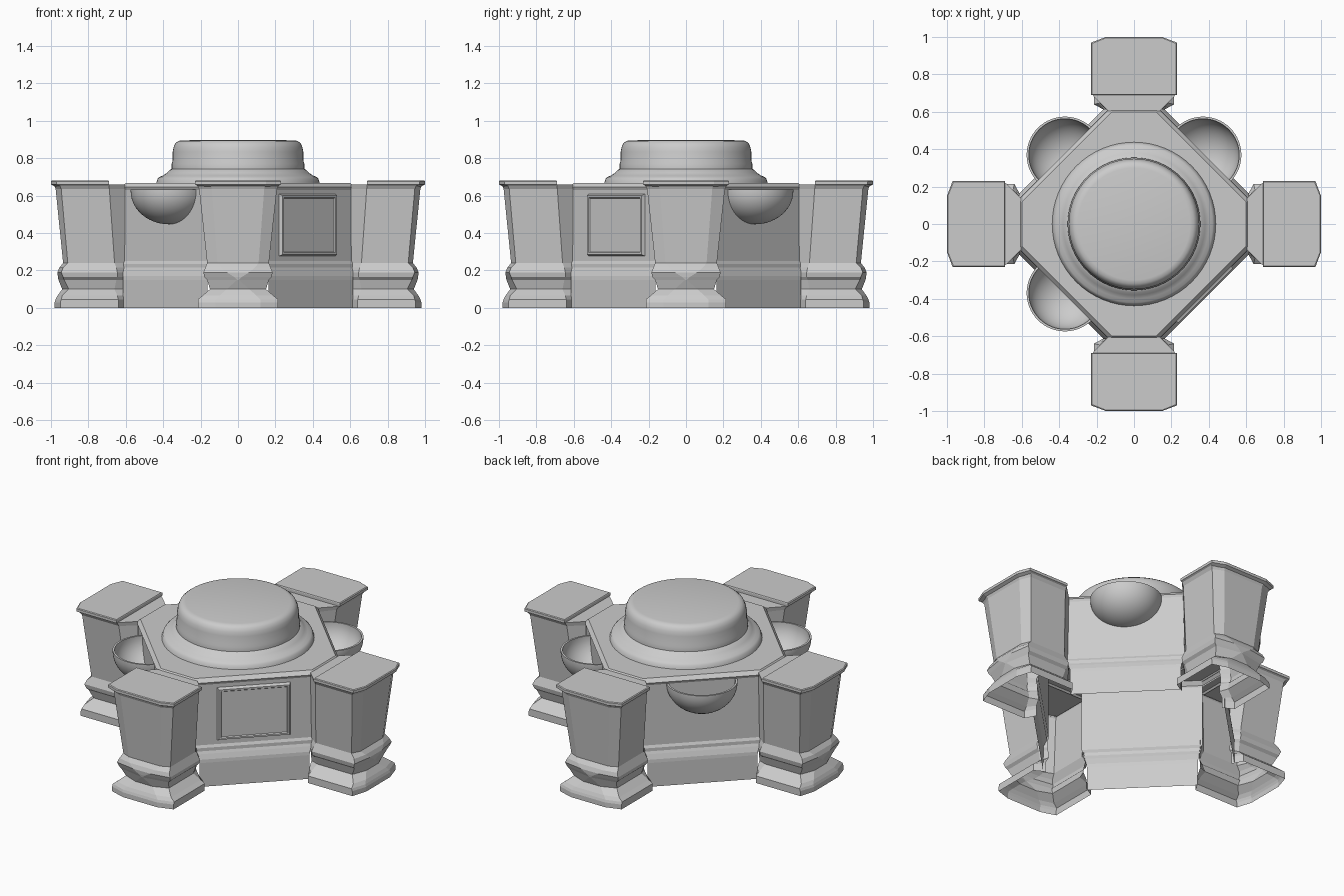
import bpy, bmesh
from math import pi, cos, sin, sqrt
from mathutils import Matrix, Vector

if "Cube" in bpy.data.objects:
    bpy.data.objects.remove(bpy.data.objects["Cube"])


def finish(name, bm, smooth=0, flip_out=True):
    bmesh.ops.remove_doubles(bm, verts=bm.verts, dist=1e-5)
    if flip_out:
        bmesh.ops.recalc_face_normals(bm, faces=bm.faces)
    me = bpy.data.meshes.new(name)
    bm.to_mesh(me)
    bm.free()
    ob = bpy.data.objects.new(name, me)
    bpy.context.collection.objects.link(ob)
    if smooth:
        bpy.ops.object.select_all(action='DESELECT')
        ob.select_set(True)
        bpy.context.view_layer.objects.active = ob
        bpy.ops.object.shade_smooth_by_angle(angle=smooth)
    return ob


def loft(bm, loops, closed=True, skip=lambda row, i: False, cap=True):
    """Skin a stack of loops, listed top first; optionally cap the first."""
    rows = [[bm.verts.new(p) for p in loop] for loop in loops]
    n = len(rows[0])
    for r in range(len(rows) - 1):
        for i in range(n if closed else n - 1):
            if not skip(r, i):
                j = (i + 1) % n
                bm.faces.new((rows[r][i], rows[r + 1][i], rows[r + 1][j], rows[r][j]))
    if cap:
        bm.faces.new(rows[0])


def revolve(bm, profile, angle, steps):
    verts = [bm.verts.new((r, 0, z)) for r, z in profile]
    edges = [bm.edges.new(p) for p in zip(verts, verts[1:])]
    bmesh.ops.spin(bm, geom=verts + edges, cent=(0, 0, 0), axis=(0, 0, 1),
                   angle=angle, steps=steps, use_merge=angle > 6)


# Body: a diamond with cut corners, hollow below and open into the legs
def octagon(z, d, e):
    s = d * sqrt(2) - e
    return [(e, -s, z), (e, s, z), (s, e, z), (-s, e, z),
            (-e, s, z), (-e, -s, z), (-s, -e, z), (s, -e, z)]


body_profile = [(.668, .508, .60), (.645, .528, .62), (.63, .522, .615),
                (.25, .522, .615), (.235, .53, .615), (.215, .53, .615),
                (.20, .537, .615), (.17, .548, .615), (.15, .55, .615), (0, .55, .615)]
bm = bmesh.new()
loft(bm, [octagon(*p) for p in body_profile],
     skip=lambda row, i: row > 1 and i % 2 == 0)
finish("body", bm)

# Domed lid
bm = bmesh.new()
revolve(bm, [(.44, .66), (.435, .675), (.43, .69), (.42, .7), (.40, .708), (.38, .722),
             (.365, .738), (.355, .742), (.355, .77), (.35, .785), (.349, .835),
             (.344, .86), (.335, .88), (.32, .892), (.30, .896), (0, .898)], 2 * pi, 64)
finish("lid", bm, 0.6)

# Leg sections: z, neck half width, half width, back, side corner, front, front half width
LEG = [(.66, .14, .222, .69, .955, .985, .145),
       (.635, .14, .208, .688, .945, .975, .14),
       (.24, .13, .165, .66, .91, .935, .11),
       (.215, .135, .175, .65, .935, .955, .09),
       (.19, .14, .185, .645, .945, .965, .06),
       (.165, .14, .18, .645, .935, .963, .02),
       (.15, .135, .165, .65, .93, .96, .004),
       (.10, .13, .15, .66, .905, .94, .06),
       (.065, .15, .19, .645, .94, .965, .10),
       (.045, .15, .215, .64, .945, .975, .12),
       (.03, .15, .215, .64, .95, .98, .12),
       (0, .15, .215, .64, .95, .98, .12)]


def leg_section(z, n, w, back, side, front, f):
    half = [(.605, n, z), (back, w, z), (side, w, z), (front, f, z)]
    return half + [(x, -y, z) for x, y, z in reversed(half)]


def cap_section(z, inset):
    half = [(.69 + inset * .5, .23 - inset, z), (.97 - inset, .23 - inset, z),
            (1 - inset, .15, z)]
    return half + [(x, -y, z) for x, y, z in reversed(half)]


for k, side in enumerate(("right", "back", "left", "front")):
    turn = Matrix.Rotation(k * pi / 2, 4, 'Z')
    bm = bmesh.new()
    loft(bm, [leg_section(*row) for row in LEG], closed=False)
    finish(side + "_leg", bm).matrix_world = turn
    # Thin overhanging slab on the leg
    bm = bmesh.new()
    loft(bm, [cap_section(.681, .022), cap_section(.681, .005), cap_section(.677, 0),
              cap_section(.66, 0), cap_section(.65, .02)])
    finish(side + "_leg_cap", bm).matrix_world = turn

# Half-round basins on three of the long faces
N = 12
outer = [(.205 * sin(i * pi / 2 / N), .625 - .178 * cos(i * pi / 2 / N)) for i in range(N + 1)]
inner = [(.193 * sin(i * pi / 2 / N), .625 - .166 * cos(i * pi / 2 / N)) for i in range(N, -1, -1)]
for name, deg in (("back_right", 45), ("back_left", 135), ("front_left", 225)):
    bm = bmesh.new()
    revolve(bm, outer + [(.205, .632), (.193, .632)] + inner, pi, 32)
    a = deg * pi / 180
    # the spin sweeps local +y, so turn that to face outward
    ob = finish(name + "_basin", bm, 0.6)
    ob.matrix_world = (Matrix.Translation((.522 * cos(a), .522 * sin(a), 0))
                       @ Matrix.Rotation(a - pi / 2, 4, 'Z'))

# Framed panel on the remaining face
def rect(w, z0, z1, y):
    return [(-w, y, z0), (w, y, z0), (w, y, z1), (-w, y, z1)]


bm = bmesh.new()
loft(bm, [rect(.19, .30, .585, .013), rect(.195, .295, .59, .02),
          rect(.205, .285, .60, .02), rect(.213, .277, .608, 0)])
a = -pi / 4
finish("front_right_panel", bm).matrix_world = (
    Matrix.Translation((.522 * cos(a), .522 * sin(a), 0)) @ Matrix.Rotation(a - pi / 2, 4, 'Z'))
